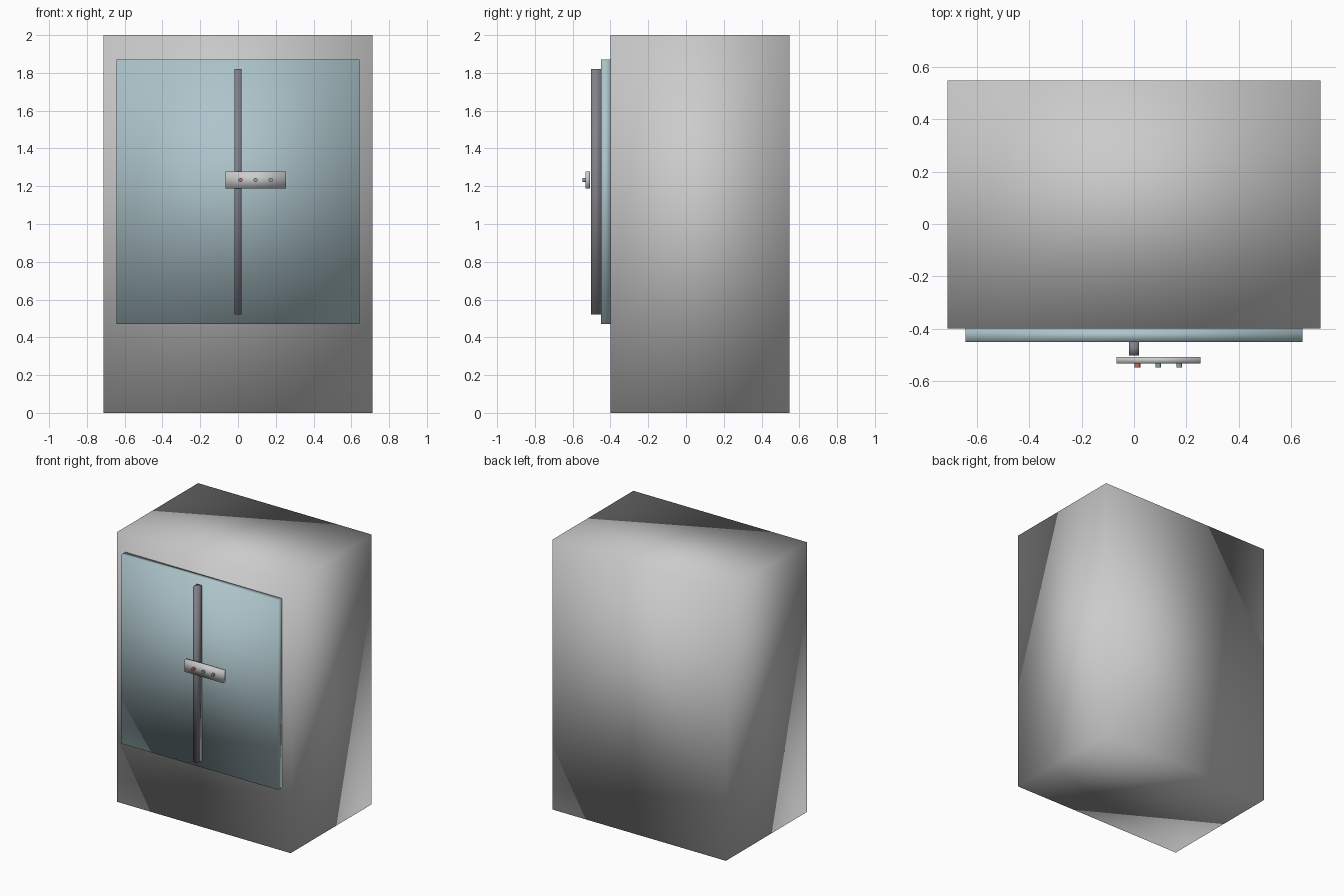
import bpy
import math

if "Cube" in bpy.data.objects:
    bpy.data.objects.remove(bpy.data.objects["Cube"])


def paint(obj, name, rgb):
    mat = bpy.data.materials.get(name) or bpy.data.materials.new(name)
    mat.diffuse_color = (*rgb, 1)
    mat.use_nodes = True
    mat.node_tree.nodes["Principled BSDF"].inputs["Base Color"].default_value = mat.diffuse_color
    obj.data.materials.append(mat)


def box(name, low, high):
    """Smooth-shaded box between two opposite corners."""
    mid = [(a + b) / 2 for a, b in zip(low, high)]
    bpy.ops.mesh.primitive_cube_add(size=1, location=mid)
    obj = bpy.context.object
    obj.name = name
    obj.scale = [b - a for a, b in zip(low, high)]
    bpy.ops.object.transform_apply(location=False, rotation=False, scale=True)
    bpy.ops.object.shade_smooth()
    return obj


# Cabinet body
box("cabinet_body", (-0.712, -0.40, 0), (0.712, 0.549, 2))

# Raised front panel
panel = box("front_panel", (-0.643, -0.451, 0.47), (0.643, -0.40, 1.87))
paint(panel, "blue_grey", (0.42, 0.56, 0.60))

# Vertical divider down the middle of the panel
divider = box("center_divider", (-0.019, -0.502, 0.52), (0.019, -0.451, 1.82))
paint(divider, "dark_grey", (0.22, 0.22, 0.25))

# Control plate, floating just in front of the divider
box("control_plate", (-0.066, -0.533, 1.188), (0.254, -0.508, 1.278))

# Row of round buttons
for i, (colour, rgb) in enumerate([("red", (0.55, 0.15, 0.13)),
                                   ("green", (0.25, 0.38, 0.32)),
                                   ("green", (0.25, 0.38, 0.32))]):
    bpy.ops.mesh.primitive_cylinder_add(
        vertices=16, radius=0.011, depth=0.016,
        location=(0.013 + 0.08 * i, -0.541, 1.233),
        rotation=(math.pi / 2, 0, 0))
    button = bpy.context.object
    button.name = f"button_{i + 1}"
    bpy.ops.object.shade_smooth_by_angle()
    paint(button, colour, rgb)
